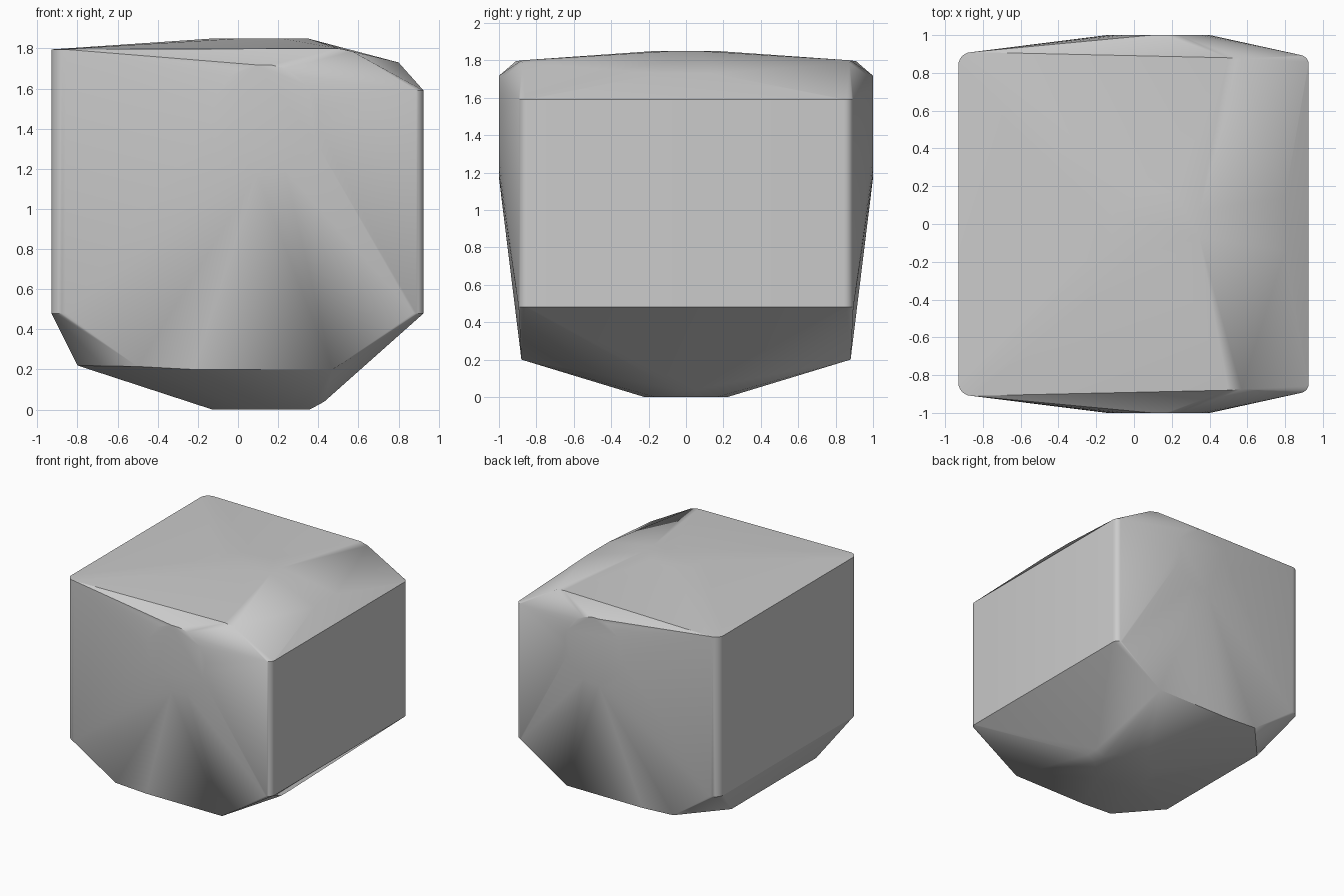
import bpy
import bmesh
import math

cube = bpy.data.objects.get("Cube")
if cube:
    bpy.data.objects.remove(cube, do_unlink=True)

points = []


def ring(cx, cy, rx, ry, count, place):
    """Add an ellipse of points, placed on a plane by a function."""
    for i in range(count):
        a = 2 * math.pi * (i + 0.5) / count
        points.append(place(cx + rx * math.cos(a), cy + ry * math.sin(a)))


def corner_post(x, y, radius, low, high):
    """Add a rounded vertical corner, mirrored front to back."""
    steps = 6
    for i in range(steps + 1):
        a = math.pi / 2 * i / steps
        px = math.copysign(abs(x) - radius + radius * math.cos(a), x)
        py = y - radius + radius * math.sin(a)
        for z in (low, high):
            points.extend([(px, py, z), (px, -py, z)])


def mirrored(x, y, z):
    points.extend([(x, y, z), (x, -y, z)])


# Rounded upright corners of the main block
corner_post(-0.93, 0.91, 0.07, 0.48, 1.795)
corner_post(0.925, 0.895, 0.05, 0.48, 1.59)

# Round bosses on the front and back
for side in (-1, 1):
    ring(0.13, 1.445, 0.275, 0.275, 24, lambda u, v: (u, side, v))

# Small raised flat on top and the flat foot underneath
ring(0.115, 0, 0.25, 0.18, 8, lambda u, v: (u, v, 1.85))
ring(0.115, 0, 0.25, 0.23, 12, lambda u, v: (u, v, 0))

# Sloped shoulder on the right of the top
mirrored(0.5, 0.88, 1.80)
mirrored(0.57, 0.875, 1.785)
mirrored(0.8, 0.14, 1.73)

# Bevelled underside
mirrored(0.47, 0.88, 0.2)
mirrored(-0.22, 0.88, 0.2)
mirrored(-0.5, 0.88, 0.215)
mirrored(-0.8, 0.55, 0.22)
mirrored(0.43, 0.05, 0.04)

# Wrap the outline points into one solid shell
bm = bmesh.new()
for p in points:
    bm.verts.new(p)
bmesh.ops.convex_hull(bm, input=bm.verts[:], use_existing_faces=False)
loose = [v for v in bm.verts if not v.link_faces]
bmesh.ops.delete(bm, geom=loose, context="VERTS")
bmesh.ops.dissolve_limit(bm, angle_limit=math.radians(0.3),
                         verts=bm.verts[:], edges=bm.edges[:])
bmesh.ops.recalc_face_normals(bm, faces=bm.faces[:])
mesh = bpy.data.meshes.new("faceted_block")
bm.to_mesh(mesh)
bm.free()

block = bpy.data.objects.new("faceted_block", mesh)
bpy.context.collection.objects.link(block)

# Plain grey surface
grey = bpy.data.materials.new("light_grey")
grey.use_nodes = True
colour = (0.6, 0.6, 0.6, 1)
grey.diffuse_color = colour
grey.node_tree.nodes["Principled BSDF"].inputs["Base Color"].default_value = colour
mesh.materials.append(grey)

bpy.ops.object.select_all(action="DESELECT")
block.select_set(True)
bpy.context.view_layer.objects.active = block
bpy.ops.object.shade_smooth_by_angle(angle=math.radians(25))
